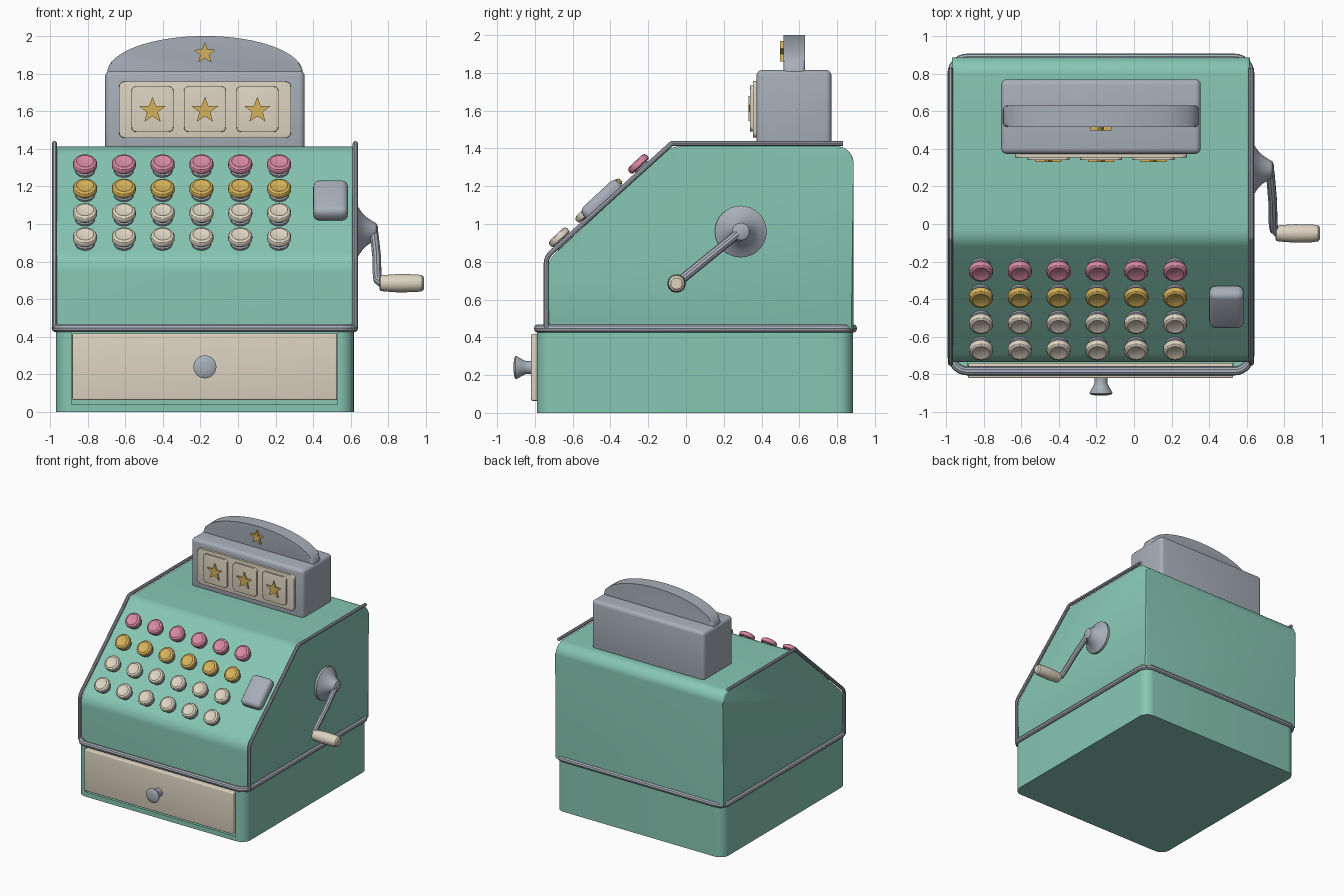
import bpy, bmesh
from math import sin, cos, pi, radians, tan
from mathutils import Vector, Matrix

if "Cube" in bpy.data.objects:
    bpy.data.objects.remove(bpy.data.objects["Cube"])

CX = -0.176  # middle of the cabinet


def material(name, rgb):
    m = bpy.data.materials.new(name)
    m.use_nodes = True
    m.diffuse_color = (*rgb, 1)
    m.node_tree.nodes["Principled BSDF"].inputs["Base Color"].default_value = (*rgb, 1)
    return m


TEAL = material("teal_enamel", (0.24, 0.57, 0.45))
SILVER = material("silver_metal", (0.39, 0.43, 0.49))
CREAM = material("cream", (0.72, 0.65, 0.53))
PINK = material("pink", (0.68, 0.25, 0.36))
GOLD = material("gold", (0.66, 0.44, 0.10))


def smooth(ob):
    bpy.ops.object.select_all(action='DESELECT')
    ob.select_set(True)
    bpy.context.view_layer.objects.active = ob
    bpy.ops.object.shade_smooth_by_angle(angle=radians(32))


def finish(name, bm, mat, matrix=None):
    bmesh.ops.recalc_face_normals(bm, faces=bm.faces)
    me = bpy.data.meshes.new(name)
    bm.to_mesh(me)
    bm.free()
    me.materials.append(mat)
    ob = bpy.data.objects.new(name, me)
    bpy.context.collection.objects.link(ob)
    if matrix:
        ob.matrix_world = matrix
    smooth(ob)
    return ob


def box(name, lo, hi, mat, bevel=0.0, matrix=None):
    lo, hi = Vector(lo), Vector(hi)
    bm = bmesh.new()
    bmesh.ops.create_cube(bm, size=1, matrix=Matrix.Translation((lo + hi) / 2)
                          @ Matrix.Diagonal((*(hi - lo), 1)))
    if bevel:
        bmesh.ops.bevel(bm, geom=bm.edges[:], offset=bevel, segments=4,
                        profile=0.5, affect='EDGES')
    return finish(name, bm, mat, matrix)


def fillet(points, radii, closed=True, steps=6):
    """Round the corners of a 2D outline."""
    out = []
    n = len(points)
    for i, (p, r) in enumerate(zip(points, radii)):
        p = Vector(p)
        if not r or (not closed and i in (0, n - 1)):
            out.append(p)
            continue
        a = (Vector(points[i - 1]) - p).normalized()
        b = (Vector(points[(i + 1) % n]) - p).normalized()
        half = a.angle(b) / 2
        d = r / tan(half)
        start, end = p + a * d, p + b * d
        centre = p + (a + b).normalized() * (r / sin(half))
        for k in range(steps + 1):
            v = start.lerp(end, k / steps) - centre
            out.append(centre + v.normalized() * r)
    return out


def prism(name, outline, axis, lo, hi, mat, bevel=0.0):
    """Extrude a 2D outline along an axis, optionally rounding both rims."""
    place = {'X': lambda u, v, h: (h, u, v),
             'Y': lambda u, v, h: (u, h, v),
             'Z': lambda u, v, h: (u, v, h)}[axis]
    bm = bmesh.new()
    ends = [[bm.verts.new(place(u, v, h)) for u, v in outline] for h in (lo, hi)]
    caps = [bm.faces.new(e) for e in ends]
    n = len(outline)
    for i in range(n):
        j = (i + 1) % n
        bm.faces.new((ends[0][i], ends[0][j], ends[1][j], ends[1][i]))
    if bevel:
        rims = list({e for f in caps for e in f.edges})
        bmesh.ops.bevel(bm, geom=rims, offset=bevel, segments=3,
                        profile=0.5, affect='EDGES')
    return finish(name, bm, mat)


def lathe(name, profile, mat, centre, axis, sides=32):
    """Spin (radius, height) points round an axis starting at centre."""
    bm = bmesh.new()
    rings = [[bm.verts.new((r * cos(2 * pi * k / sides), r * sin(2 * pi * k / sides), h))
              for k in range(sides)] for r, h in profile]
    for a, b in zip(rings, rings[1:]):
        for k in range(sides):
            j = (k + 1) % sides
            bm.faces.new((a[k], a[j], b[j], b[k]))
    bm.faces.new(rings[0])
    bm.faces.new(rings[-1])
    turn = Vector(axis).to_track_quat('Z', 'Y').to_matrix().to_4x4()
    return finish(name, bm, mat, Matrix.Translation(centre) @ turn)


def tube(name, points, radius, mat, cyclic=False):
    cu = bpy.data.curves.new(name, 'CURVE')
    cu.dimensions = '3D'
    cu.bevel_depth = radius
    cu.bevel_resolution = 3
    cu.use_fill_caps = True
    sp = cu.splines.new('POLY')
    sp.points.add(len(points) - 1)
    for sp_point, p in zip(sp.points, points):
        sp_point.co = (*p, 1)
    sp.use_cyclic_u = cyclic
    cu.materials.append(mat)
    ob = bpy.data.objects.new(name, cu)
    bpy.context.collection.objects.link(ob)
    bpy.ops.object.select_all(action='DESELECT')
    ob.select_set(True)
    bpy.context.view_layer.objects.active = ob
    bpy.ops.object.convert(target='MESH')
    smooth(bpy.context.view_layer.objects.active)


def rectangle(x, y0, y1, r):
    return fillet([(CX - x, y0), (CX + x, y0), (CX + x, y1), (CX - x, y1)], [r] * 4)


# Base cabinet with a drawer opening
base = prism("base_cabinet", rectangle(0.792, -0.79, 0.885, 0.08), 'Z', 0, 0.44, TEAL)
cutter = box("drawer_opening_cutter", (-0.885, -0.9, 0.04), (0.53, -0.735, 0.5), TEAL)
cutter.hide_render = True
cut = base.modifiers.new("drawer_opening", 'BOOLEAN')
cut.object = cutter
bpy.context.view_layer.objects.active = base
bpy.ops.object.modifier_apply(modifier=cut.name)
bpy.data.objects.remove(cutter)
smooth(base)

# Drawer and knob
box("drawer_front", (-0.882, -0.82, 0.064), (0.527, -0.74, 0.418), CREAM, 0.008)
lathe("drawer_knob", [(0.036, 0), (0.034, 0.03), (0.04, 0.045), (0.06, 0.08),
                      (0.061, 0.087), (0.05, 0.094), (0.02, 0.098)],
      SILVER, (CX, -0.815, 0.24), (0, -1, 0))

# Trim band round the waist
tube("waist_trim", [(*p, 0.447) for p in rectangle(0.793, -0.782, 0.883, 0.08)],
     0.023, SILVER, True)

# Sloped upper body
body = fillet([(-0.735, 0.44), (-0.735, 0.805), (-0.08, 1.412), (0.887, 1.412), (0.887, 0.44)],
              [0, 0.14, 0.14, 0.09, 0], steps=8)
prism("upper_body", body, 'X', CX - 0.792, CX + 0.792, TEAL, 0.012)

# Edge rails on both sides
rail = fillet([(-0.74, 0.45), (-0.74, 0.825), (-0.075, 1.427), (0.83, 1.427)],
              [0, 0.08, 0.02, 0], closed=False)
for side, s in (("left", 1), ("right", -1)):
    tube(side + "_rail", [(CX + s * 0.8, y, z) for y, z in rail], 0.014, SILVER)

# Keys on the slope
slope = Vector((0, 0.655, 0.607)).normalized()
normal = Vector((0, -slope.z, slope.y))
foot = Vector((0, -0.08, 1.412))
STEM = [(0.052, -0.01), (0.052, 0.012), (0.044, 0.016), (0.044, 0.04)]
CAP = [(0.055, 0.03), (0.064, 0.037), (0.064, 0.056), (0.059, 0.064), (0.046, 0.07), (0.042, 0.068)]
rows = [("pink", PINK), ("gold", GOLD), ("upper_cream", CREAM), ("lower_cream", CREAM)]
for r, (label, mat) in enumerate(rows):
    for c in range(6):
        spot = foot - slope * (0.19 + r * 0.1905)
        spot.x = -0.814 + c * 0.2065
        lathe(f"{label}_key_stem_{c + 1}", STEM, SILVER, spot, normal, 24)
        lathe(f"{label}_key_cap_{c + 1}", CAP, mat, spot, normal, 24)

# Large key beside the rows
frame = Matrix(((1, 0, 0), (0, slope.y, normal.y), (0, slope.z, normal.z))).to_4x4()
spot = foot - slope * 0.46 + Vector((0.493, 0, 0))
box("large_key", (-0.093, -0.13, -0.01), (0.093, 0.13, 0.08), SILVER, 0.036,
    Matrix.Translation(spot) @ frame)


# Display box, window panel, tiles and stars
def star(name, x, z, radius, y0, y1):
    pts = [(x + q * sin(k * pi / 5), z + q * cos(k * pi / 5))
           for k in range(10) for q in [radius * (0.42 if k % 2 else 1)]]
    prism(name, pts, 'Y', y0, y1, GOLD)


box("display_box", (CX - 0.531, 0.373, 1.39), (CX + 0.531, 0.77, 1.815), SILVER, 0.03)
panel = fillet([(-0.633, 1.457), (0.282, 1.457), (0.282, 1.758), (-0.633, 1.758)], [0.03] * 4)
prism("display_panel", panel, 'Y', 0.354, 0.39, CREAM, 0.006)
for i in range(3):
    x = CX + (i - 1) * 0.279
    tile = fillet([(x - 0.112, 1.49), (x + 0.112, 1.49), (x + 0.112, 1.732), (x - 0.112, 1.732)],
                  [0.025] * 4)
    prism(f"display_tile_{i + 1}", tile, 'Y', 0.34, 0.37, CREAM, 0.006)
    star(f"display_star_{i + 1}", x, 1.604, 0.073, 0.33, 0.35)

# Arched crest
arch = [(CX + 0.52 * cos(k * pi / 32), 1.805 + 0.195 * sin(k * pi / 32)) for k in range(33)]
prism("crest", arch + [(CX - 0.5, 1.78), (CX + 0.5, 1.78)], 'Y', 0.517, 0.63, SILVER, 0.018)
star("crest_star", CX, 1.908, 0.06, 0.497, 0.525)

# Side crank
lathe("crank_flange", [(0.137, 0), (0.137, 0.025), (0.125, 0.033), (0.1, 0.05), (0.075, 0.075),
                       (0.055, 0.105), (0.045, 0.125), (0.025, 0.134)],
      SILVER, (0.61, 0.29, 0.96), (1, 0, 0))
tube("crank_arm", [(0.71, 0.3, 0.965), (0.725, 0.27, 0.945), (0.738, 0.12, 0.823),
                   (0.74, 0.0, 0.725), (0.745, -0.03, 0.7), (0.762, -0.046, 0.687),
                   (0.8, -0.05, 0.685)], 0.024, SILVER)
lathe("crank_handle", [(0.03, 0), (0.04, 0.006), (0.043, 0.02), (0.049, 0.1), (0.047, 0.2),
                       (0.042, 0.228), (0.03, 0.238)],
      CREAM, (0.752, -0.05, 0.685), (1, 0, 0))
